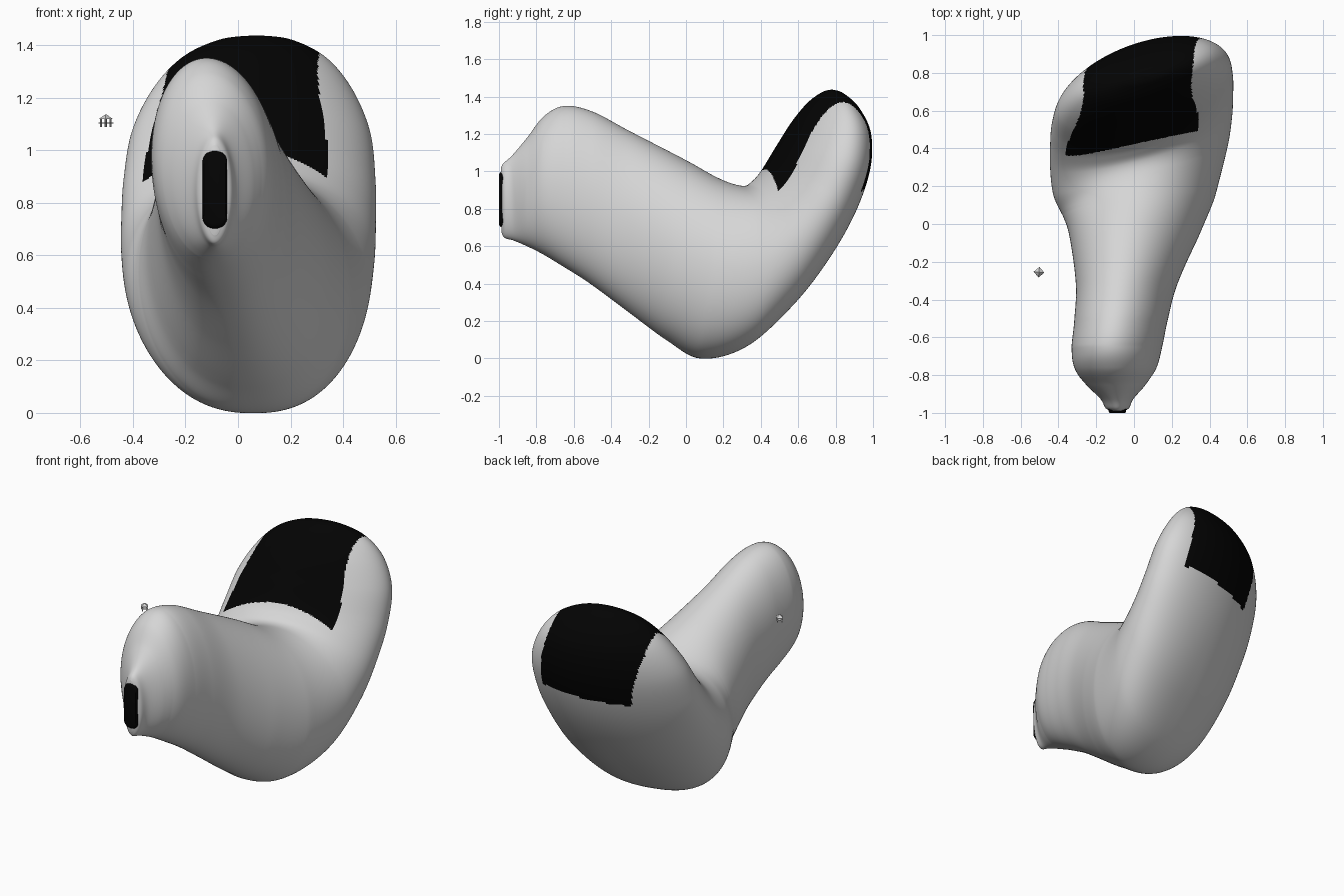
import bpy, bmesh, math
from mathutils import Vector, Matrix

if "Cube" in bpy.data.objects:
    bpy.data.objects.remove(bpy.data.objects["Cube"])

def material(name, c):
    m = bpy.data.materials.new(name)
    m.diffuse_color = (c, c, c, 1)
    m.use_nodes = True
    m.node_tree.nodes["Principled BSDF"].inputs["Base Color"].default_value = m.diffuse_color
    return m

GREY = material("light grey", 0.67)
BLACK = material("black", 0.001)

# Body stations: upper edge (y, z), lower edge (y, z), half width
STATIONS = [
    (-.99, 1.02, -.987, .675, .038), (-.975, 1.045, -.97, .645, .064),
    (-.93, 1.085, -.92, .63, .088), (-.85, 1.18, -.85, .60, .158),
    (-.76, 1.295, -.77, .56, .215), (-.65, 1.35, -.67, .50, .237),
    (-.50, 1.32, -.52, .405, .245), (-.30, 1.215, -.33, .265, .267),
    (0, 1.06, -.10, .095, .345), (.16, .97, .08, .0, .415),
    (.26, .93, .30, .06, .475), (.33, .925, .54, .28, .497),
    (.38, .955, .73, .52, .50), (.43, 1.01, .87, .76, .495),
    (.51, 1.14, .955, 1.0, .468), (.59, 1.27, .965, 1.2, .39),
    (.67, 1.37, .905, 1.34, .28), (.74, 1.425, .83, 1.417, .14),
    (.775, 1.437, .785, 1.437, .01)]
STEPS, SIDES = 16, 224

def spline(k, t):
    n = len(STATIONS) - 1
    a, b, c, d = (STATIONS[min(max(k + i, 0), n)] for i in (-1, 0, 1, 2))
    return [q + .5 * t * (r - p + t * (2 * p - 5 * q + 4 * r - s + t * (3 * (q - r) + s - p)))
            for p, q, r, s in zip(a, b, c, d)]

def smooth(x):
    x = min(max(x, 0), 1)
    return x * x * (3 - 2 * x)

def finish(bm, name, mats, angle=None):
    bmesh.ops.recalc_face_normals(bm, faces=bm.faces[:])
    me = bpy.data.meshes.new(name)
    bm.to_mesh(me)
    bm.free()
    for m in mats:
        me.materials.append(m)
    ob = bpy.data.objects.new(name, me)
    bpy.context.collection.objects.link(ob)
    if angle:
        bpy.context.view_layer.objects.active = ob
        ob.select_set(True)
        bpy.ops.object.shade_smooth_by_angle(angle=math.radians(angle))
        ob.select_set(False)
    return ob

# Body: bent loft from the narrow snout to the broad upright bowl
bm = bmesh.new()
rings = []
for k in range(len(STATIONS) - 1):
    for j in range(STEPS + (k == len(STATIONS) - 2)):
        ty, tz, by, bz, w = spline(k, j / STEPS)
        cy = (ty + by) / 2
        bend = smooth((cy + .1) / .4)
        yaw = math.radians(14.5) * bend
        snout = smooth((cy + 1) / .3)
        top = Vector((-.088 + snout * (max(-.12, -.03 + .14 * ty) + .088), ty, tz))
        low = Vector((min(.058, max(-.088, .05 + .17 * by)), by, bz))
        across = Vector((math.cos(yaw), math.sin(yaw), 0)) * w
        # Fuller underside, fading out toward the bowl's rim
        full = (.1 * snout + .1 * bend) * (1 - smooth((cy - .4) / .25))
        ring = []
        for i in range(SIDES):
            a = 2 * math.pi * i / SIDES
            c, s = math.cos(a), math.sin(a)
            if s < 0:
                c = math.copysign(abs(c) ** (1 - full), c)
            ring.append(bm.verts.new((top + low) / 2 + across * c + (top - low) / 2 * s))
        rings.append(ring)
for r0, r1 in zip(rings, rings[1:]):
    for i in range(SIDES):
        j = (i + 1) % SIDES
        bm.faces.new((r0[i], r0[j], r1[j], r1[i])).tag = SIDES / 2 <= i  # tag = outer side
bm.faces.new(rings[0])
bm.faces.new(rings[-1])

# Black patch wrapping over the top of the bowl
for f in bm.faces:
    x, y, z = f.calc_center_median()
    off = x + .01 - .1 * (y - .42)
    half = .345 - .065 * smooth((z - .9) / .45)
    left = .29 - .25 * max(0, 1.2 - z) if f.tag else half
    edge = .865 + .09 * x if f.tag else 1.01 - 1.0 * x * x
    if y > .25 and -left < off < half and z > edge:
        f.material_index = 1
finish(bm, "body", [GREY, BLACK], 50)

# Mouth slot: rounded upright plate on the snout tip
bm = bmesh.new()
outline = []
for i in range(48):
    a = 2 * math.pi * i / 48
    outline.append((.047 * math.cos(a),
                    (.105 if math.sin(a) >= 0 else -.105) + .045 * math.sin(a)))
loops = [[bm.verts.new((-.088 + x * k, y, .85 + z * k)) for x, z in outline]
         for y, k in ((-.965, 1), (-.985, 1), (-.995, .96), (-1, .88))]
for a, b in zip(loops, loops[1:]):
    for i in range(48):
        bm.faces.new((a[i], a[i - 1], b[i - 1], b[i]))
bm.faces.new(loops[0])
bm.faces.new(loops[-1])
finish(bm, "mouth_slot", [BLACK], 40)

# Tiny floating lantern beside the body
bm = bmesh.new()
spot = Matrix.Translation((-.503, -.255, 1.11)) @ Matrix.Rotation(math.radians(40), 4, 'Z')

def box(x, y, z, sx, sy, sz):
    bmesh.ops.create_cube(bm, size=1, matrix=spot @ Matrix.Translation((x, y, z))
                          @ Matrix.Diagonal((sx, sy, sz, 1)))

bmesh.ops.create_cone(bm, cap_ends=True, segments=4, radius1=.028, radius2=.002, depth=.018,
                      matrix=spot @ Matrix.Translation((0, 0, .017))
                      @ Matrix.Rotation(math.pi / 4, 4, 'Z'))
box(0, 0, -.006, .04, .04, .004)
for x in (-.013, .013):
    for y in (-.013, .013):
        box(x, y, -.006, .005, .005, .03)
finish(bm, "lantern", [GREY])
